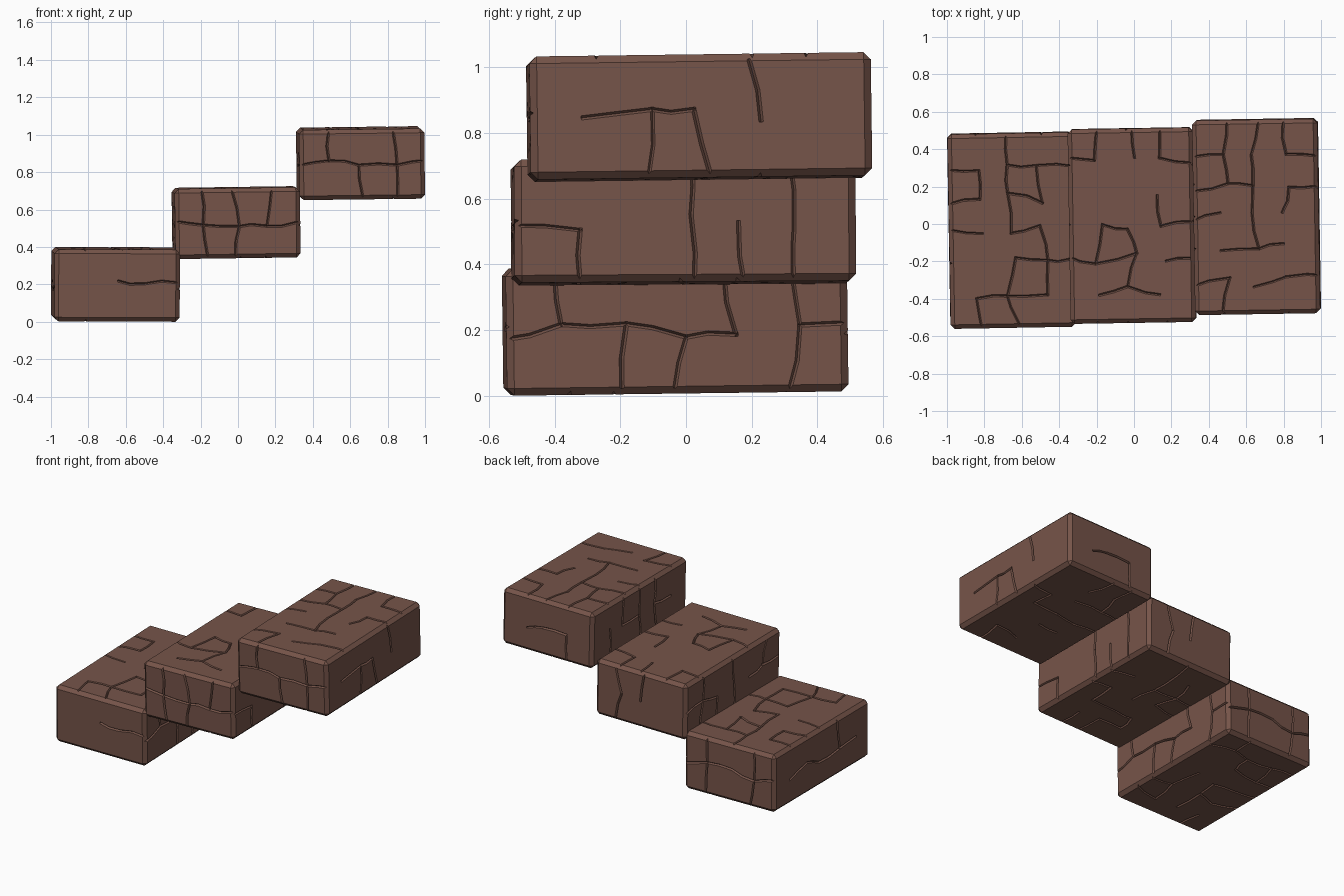
import bpy, bmesh, random
from mathutils import Vector

if "Cube" in bpy.data.objects:
    bpy.data.objects.remove(bpy.data.objects["Cube"])

random.seed(7)
brown = bpy.data.materials.new("brown stone")
brown.diffuse_color = (0.181, 0.089, 0.067, 1)
brown.use_nodes = True
brown.node_tree.nodes["Principled BSDF"].inputs["Base Color"].default_value = brown.diffuse_color

# name, centre, size, rotation of the three stepped blocks
BLOCKS = [
    ("lower_step", (-0.655, -0.033, 0.20), (0.67, 1.04, 0.385), (0.013, 0.004, 0.018)),
    ("middle_step", (-0.01, -0.008, 0.53), (0.67, 1.04, 0.375), (0.006, -0.014, 0.016)),
    ("upper_step", (0.655, 0.04, 0.848), (0.67, 1.04, 0.375), (0.013, -0.012, 0.016)),
]


def jitter(r):
    return Vector((random.uniform(-r, r), random.uniform(-r, r)))


def crack_lines(w, h, keep):
    """Irregular masonry: a jittered grid on a w by h face, keeping a share of its edges."""
    nu, nv = max(2, round(w / 0.18)), max(2, round(h / 0.18))
    pts = {(a, b): Vector((w * (a / nu - 0.5), h * (b / nv - 0.5))) + jitter(0.03)
           for a in range(nu + 1) for b in range(nv + 1)}
    lines = []
    for (a, b), p in pts.items():
        for end, inner in (((a + 1, b), 0 < b < nv), ((a, b + 1), 0 < a < nu)):
            if inner and end in pts and random.random() < keep:
                q = pts[end]
                lines.append([p, (p + q) / 2 + jitter(0.012), q])
    return lines


def groove(bm, pts, u, v, axis, level, sign):
    """V-shaped prism swept along a crack line on one face."""
    n, rings = len(pts), []
    lift = random.uniform(0.011, 0.014)
    depth = random.uniform(0.009, 0.013)
    for k, p in enumerate(pts):
        d0 = (p - pts[k - 1]).normalized() if k else (pts[1] - p).normalized()
        d1 = (pts[k + 1] - p).normalized() if k < n - 1 else d0
        t = (d0 + d1).normalized()
        side = Vector((-t.y, t.x)) * 0.014
        q = p - t * 0.006 if k == 0 else p + t * 0.006 if k == n - 1 else p
        ring = []
        for pos, h in ((q + side, lift), (q - side, lift), (q, -depth)):
            co = [0, 0, 0]
            co[u], co[v], co[axis] = pos.x, pos.y, sign * (level + h)
            ring.append(bm.verts.new(co))
        rings.append(ring)
    for a, b in zip(rings, rings[1:]):
        for j in range(3):
            m = (j + 1) % 3
            bm.faces.new((a[j], a[m], b[m], b[j]))
    bm.faces.new(rings[0][::-1])
    bm.faces.new(rings[-1])


def add_object(name, bm, loc, rot):
    bmesh.ops.recalc_face_normals(bm, faces=bm.faces[:])
    me = bpy.data.meshes.new(name)
    bm.to_mesh(me)
    bm.free()
    me.materials.append(brown)
    ob = bpy.data.objects.new(name, me)
    ob.location, ob.rotation_euler = loc, rot
    bpy.context.collection.objects.link(ob)
    return ob


for i, (name, loc, size, rot) in enumerate(BLOCKS):
    # chamfered stone block
    bm = bmesh.new()
    bmesh.ops.create_cube(bm, size=1)
    bmesh.ops.scale(bm, vec=size, verts=bm.verts)
    bmesh.ops.bevel(bm, geom=bm.edges[:], offset=0.022, segments=1, affect='EDGES')
    block = add_object(name, bm, loc, rot)

    # carved cracks: one end face is sparse, the other densely jointed
    bm = bmesh.new()
    dense_end = 1 if i == 0 else -1
    for axis, u, v in ((0, 1, 2), (1, 0, 2), (2, 0, 1)):
        for sign in (-1, 1):
            keep = 0.45
            if axis == 1:
                keep = 0.75 if sign == dense_end else 0.25
            for pts in crack_lines(size[u], size[v], keep):
                groove(bm, pts, u, v, axis, size[axis] / 2, sign)
    cutter = add_object("crack_cutter", bm, loc, rot)
    cutter.hide_render = True
    mod = block.modifiers.new("cracks", 'BOOLEAN')
    mod.operation, mod.object, mod.solver, mod.use_self = 'DIFFERENCE', cutter, 'EXACT', True
    bpy.context.view_layer.objects.active = block
    bpy.ops.object.modifier_apply(modifier=mod.name)
    bpy.data.objects.remove(cutter)
